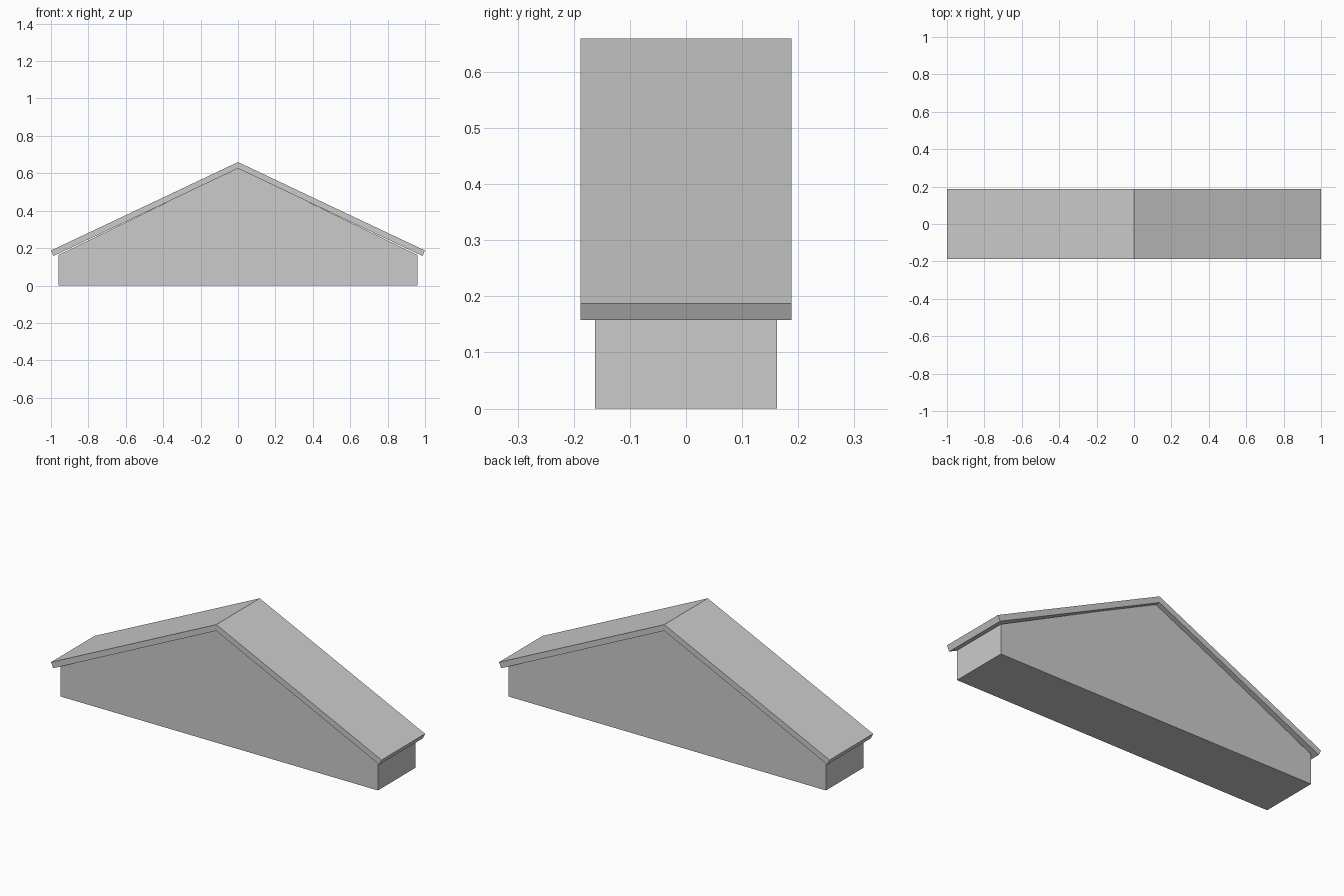
import bpy
import bmesh

cube = bpy.data.objects.get("Cube")
if cube:
    bpy.data.objects.remove(cube, do_unlink=True)

# One plain grey for the whole model
grey = bpy.data.materials.new("plain_grey")
grey.use_nodes = True
colour = (0.6, 0.6, 0.6, 1)
grey.diffuse_color = colour
grey.node_tree.nodes["Principled BSDF"].inputs["Base Color"].default_value = colour


def extrude_profile(name, points, half_depth):
    """Solid from an x-z profile, extruded along y."""
    bm = bmesh.new()
    face = bm.faces.new([bm.verts.new((x, -half_depth, z)) for x, z in points])
    result = bmesh.ops.extrude_face_region(bm, geom=[face])
    moved = [v for v in result["geom"] if isinstance(v, bmesh.types.BMVert)]
    bmesh.ops.translate(bm, verts=moved, vec=(0, 2 * half_depth, 0))
    bmesh.ops.recalc_face_normals(bm, faces=bm.faces)
    mesh = bpy.data.meshes.new(name)
    bm.to_mesh(mesh)
    bm.free()
    mesh.materials.append(grey)
    obj = bpy.data.objects.new(name, mesh)
    bpy.context.collection.objects.link(obj)
    return obj


# Gable block: low side walls rising to a central peak
extrude_profile("gable_wall", [(-0.96, 0), (0.96, 0), (0.96, 0.163),
                               (0, 0.63), (-0.96, 0.163)], 0.162)

# Folded roof slab with square-cut eaves, overhanging on every side
extrude_profile("roof", [(-1, 0.187), (-0.986, 0.158), (0, 0.626),
                         (0.986, 0.158), (1, 0.187), (0, 0.66)], 0.188)
